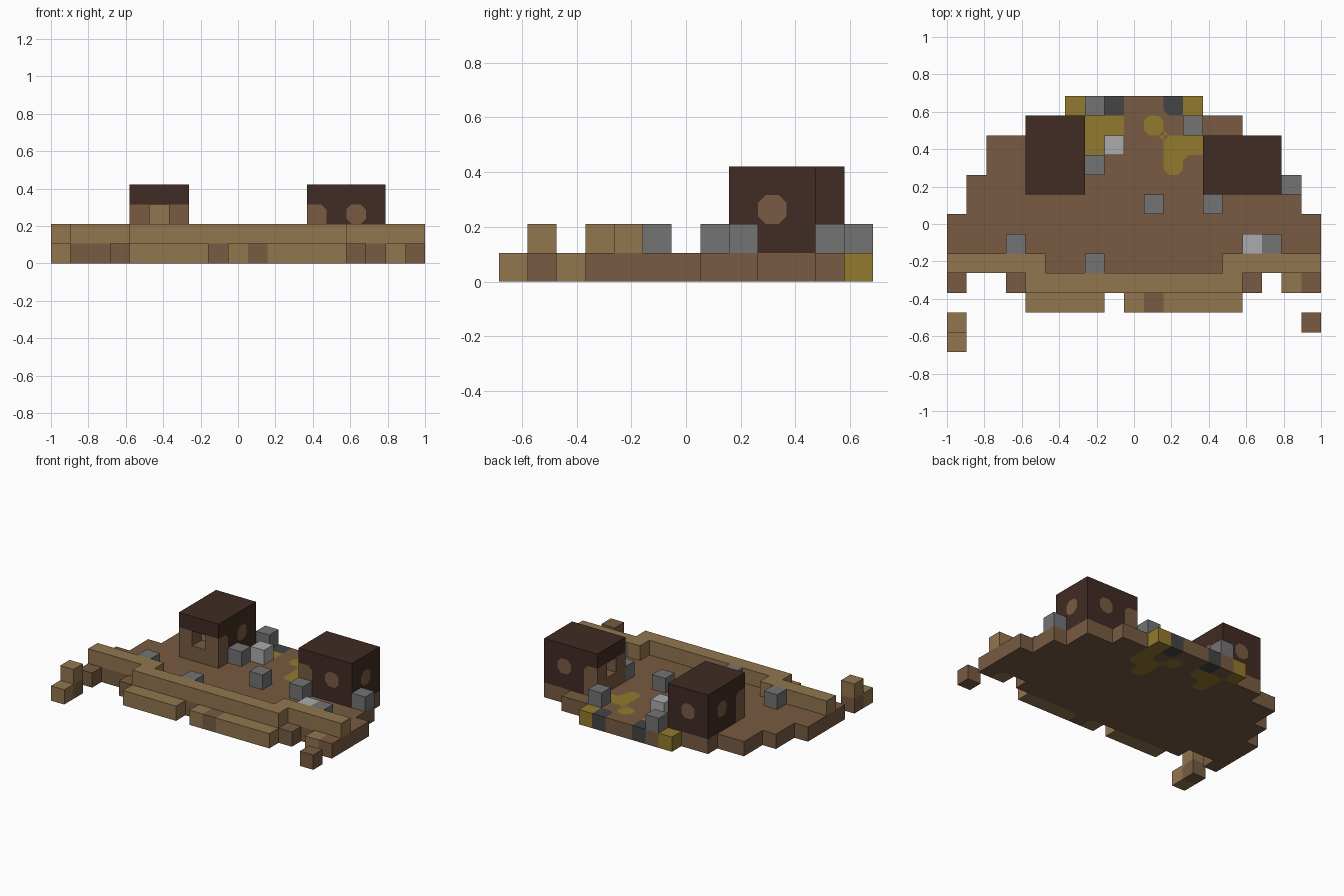
import bpy
import bmesh
from mathutils import Vector

if "Cube" in bpy.data.objects:
    bpy.data.objects.remove(bpy.data.objects["Cube"])

U = 2 / 19            # edge of one building block
CUT = 0.27            # corner cut of painted patches, as a share of a block

COLOURS = {
    "brown": (0.188, 0.105, 0.054),
    "tan": (0.285, 0.181, 0.077),
    "dark_wood": (0.052, 0.024, 0.017),
    "stone": (0.172, 0.172, 0.178),
    "light_stone": (0.41, 0.41, 0.42),
    "dark_stone": (0.058, 0.058, 0.058),
    "olive": (0.290, 0.195, 0.026),
}
NAMES = list(COLOURS)
MATS = []
for n, c in COLOURS.items():
    m = bpy.data.materials.new(n)
    m.diffuse_color = (*c, 1)
    m.use_nodes = True
    m.node_tree.nodes["Principled BSDF"].inputs["Base Color"].default_value = m.diffuse_color
    MATS.append(m)

cells = {}            # (column, row, layer) -> (part, colour)


def fill(part, colour, cols, rows, layers):
    """Fill an inclusive range of blocks."""
    for c in range(cols[0], cols[1] + 1):
        for r in range(rows[0], rows[1] + 1):
            for l in range(layers[0], layers[1] + 1):
                cells[c, r, l] = (part, colour)


def one(part, colour, c, r, l):
    cells[c, r, l] = (part, colour)


# Stepped floor
for r0, r1, c0 in ((3, 3, 4), (4, 6, 0), (7, 8, 1), (9, 10, 2), (11, 11, 4), (12, 12, 6)):
    fill("floor", "brown", (c0, 18 - c0), (r0, r1), (0, 0))
for c in (0, 3, 15, 18):
    one("floor", "brown", c, 3, 0)
one("floor", "tan", 17, 3, 0)

# Floor patches and coloured back edge
for c, r in ((7, 11), (8, 11), (7, 10), (10, 11), (11, 10), (12, 10), (11, 9),
             (12, 11), (6, 12), (12, 12)):
    one("floor", "olive", c, r, 0)
for c in (8, 11):
    one("floor", "dark_stone", c, 12, 0)

# Front step with a gap and one brown block
fill("front_step", "tan", (4, 7), (2, 2), (0, 0))
fill("front_step", "tan", (9, 14), (2, 2), (0, 0))
one("front_step", "brown", 10, 2, 0)

# Front wall
fill("front_wall", "tan", (4, 14), (3, 3), (1, 1))
for c0 in (0, 14):
    fill("front_wall", "tan", (c0, c0 + 4), (4, 4), (1, 1))

# Loose blocks in front
one("left_outer_block", "tan", 0, 0, 0)
one("left_outer_block", "brown", 0, 1, 0)
one("left_outer_block", "tan", 0, 1, 1)
one("right_outer_block", "brown", 18, 1, 0)

# Scattered stones
for c, r in ((3, 5), (7, 4), (10, 7), (13, 7), (16, 5), (17, 8), (7, 9), (12, 11), (7, 12)):
    one("stones", "stone", c, r, 1)
for c, r in ((15, 5), (8, 10)):
    one("stones", "light_stone", c, r, 1)

# Left tower, open side to the front
fill("left_tower", "dark_wood", (4, 6), (8, 11), (1, 3))
fill("left_tower", "brown", (4, 6), (8, 8), (1, 2))
del cells[5, 8, 2]
one("left_tower", "tan", 5, 9, 2)
for c, r in ((5, 11), (4, 10), (6, 10)):
    one("left_tower", "brown", c, r, 2)

# Right tower, open side to the left
fill("right_tower", "dark_wood", (13, 16), (8, 10), (1, 3))
fill("right_tower", "brown", (13, 13), (8, 10), (1, 2))
del cells[13, 9, 2]
one("right_tower", "tan", 14, 9, 2)
for c, r in ((15, 8), (15, 10), (16, 9)):
    one("right_tower", "brown", c, r, 2)


def step(key, axis, sign):
    k = list(key)
    k[axis] += sign
    return tuple(k)


def build(part):
    """Make the outer faces of one part, with cut corners where colours meet."""
    bm = bmesh.new()

    def face(points, colour, normal):
        vs = [bm.verts.new((p.x * U - 1, (p.y - 6.5) * U, p.z * U)) for p in points]
        f = bm.faces.new(vs)
        f.normal_update()
        if f.normal.dot(normal) < 0:
            f.normal_flip()
        f.material_index = NAMES.index(colour)

    for key, (owner, colour) in cells.items():
        if owner != part:
            continue
        mid = Vector(key) + Vector((0.5, 0.5, 0.5))
        for axis in range(3):
            a, b = (axis + 1) % 3, (axis + 2) % 3
            for sign in (-1, 1):
                if step(key, axis, sign) in cells:
                    continue
                normal = Vector((0, 0, 0))
                normal[axis] = sign

                def seen_colour(k):
                    if k in cells and step(k, axis, sign) not in cells:
                        return cells[k][1]
                    return None

                outline = []
                for sa, sb in ((-1, -1), (1, -1), (1, 1), (-1, 1)):
                    corner = mid + normal * 0.5
                    corner[a] += sa * 0.5
                    corner[b] += sb * 0.5
                    ca = seen_colour(step(key, a, sa))
                    cb = seen_colour(step(key, b, sb))
                    if ca and ca == cb and ca != colour:
                        pa, pb = corner.copy(), corner.copy()
                        pa[a] -= sa * CUT
                        pb[b] -= sb * CUT
                        face((corner, pa, pb), ca, normal)
                        outline += [pb, pa] if sa * sb > 0 else [pa, pb]
                    else:
                        outline.append(corner)
                face(outline, colour, normal)

    bmesh.ops.remove_doubles(bm, verts=bm.verts, dist=0.0001)
    mesh = bpy.data.meshes.new(part)
    bm.to_mesh(mesh)
    bm.free()
    for m in MATS:
        mesh.materials.append(m)
    bpy.context.collection.objects.link(bpy.data.objects.new(part, mesh))


for part in sorted({p for p, _ in cells.values()}):
    build(part)
